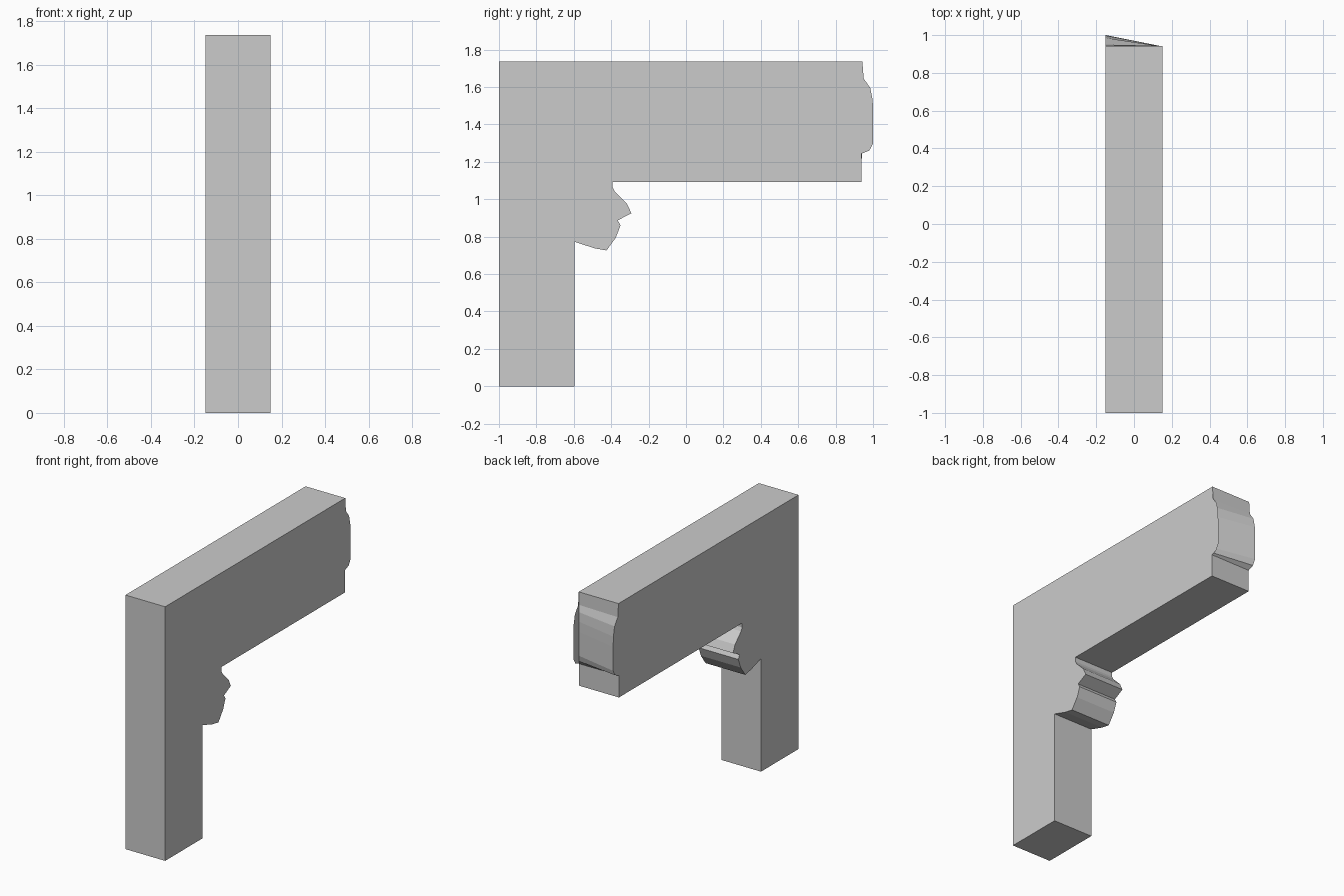
import bpy, bmesh

if "Cube" in bpy.data.objects:
    bpy.data.objects.remove(bpy.data.objects["Cube"])

HALF = 0.15  # half of the bracket thickness

# Side outline (y, z): post, carved corbel, beam underside
body = [(-1, 1.735), (-1, 0), (-0.595, 0), (-0.595, 0.772),
        (-0.49, 0.738), (-0.425, 0.726), (-0.375, 0.795), (-0.35, 0.86),
        (-0.365, 0.887), (-0.292, 0.925), (-0.315, 0.975), (-0.38, 1.04),
        (-0.392, 1.062), (-0.392, 1.092)]

# Moulded beam end, bottom to top
end = [(0.938, 1.092), (0.938, 1.243), (0.98, 1.26), (1.0, 1.297),
       (1.0, 1.46), (0.998, 1.53), (0.985, 1.595), (0.95, 1.645),
       (0.943, 1.735)]

bm = bmesh.new()


def outline(x):
    return [bm.verts.new((x, y, z)) for y, z in body + end]


left, right = outline(-HALF), outline(HALF)
bm.faces.new(left[::-1])
bm.faces.new(right)

# Walls around the post, corbel and beam
n, b = len(left), len(body)
for i in [n - 1] + list(range(b)):
    j = (i + 1) % n
    bm.faces.new((left[i], left[j], right[j], right[i]))

# End face tapers from the moulded left edge to a straight right edge
flat = [right[b]]
flat += [bm.verts.new((HALF, 0.94, z)) for _, z in end[1:-1]]
flat.append(right[-1])
for k in range(len(end) - 1):
    bm.faces.new((left[b + k], left[b + k + 1], flat[k + 1], flat[k]))

mesh = bpy.data.meshes.new("bracket")
bm.to_mesh(mesh)
bm.free()
bracket = bpy.data.objects.new("beam_bracket", mesh)
bpy.context.collection.objects.link(bracket)
